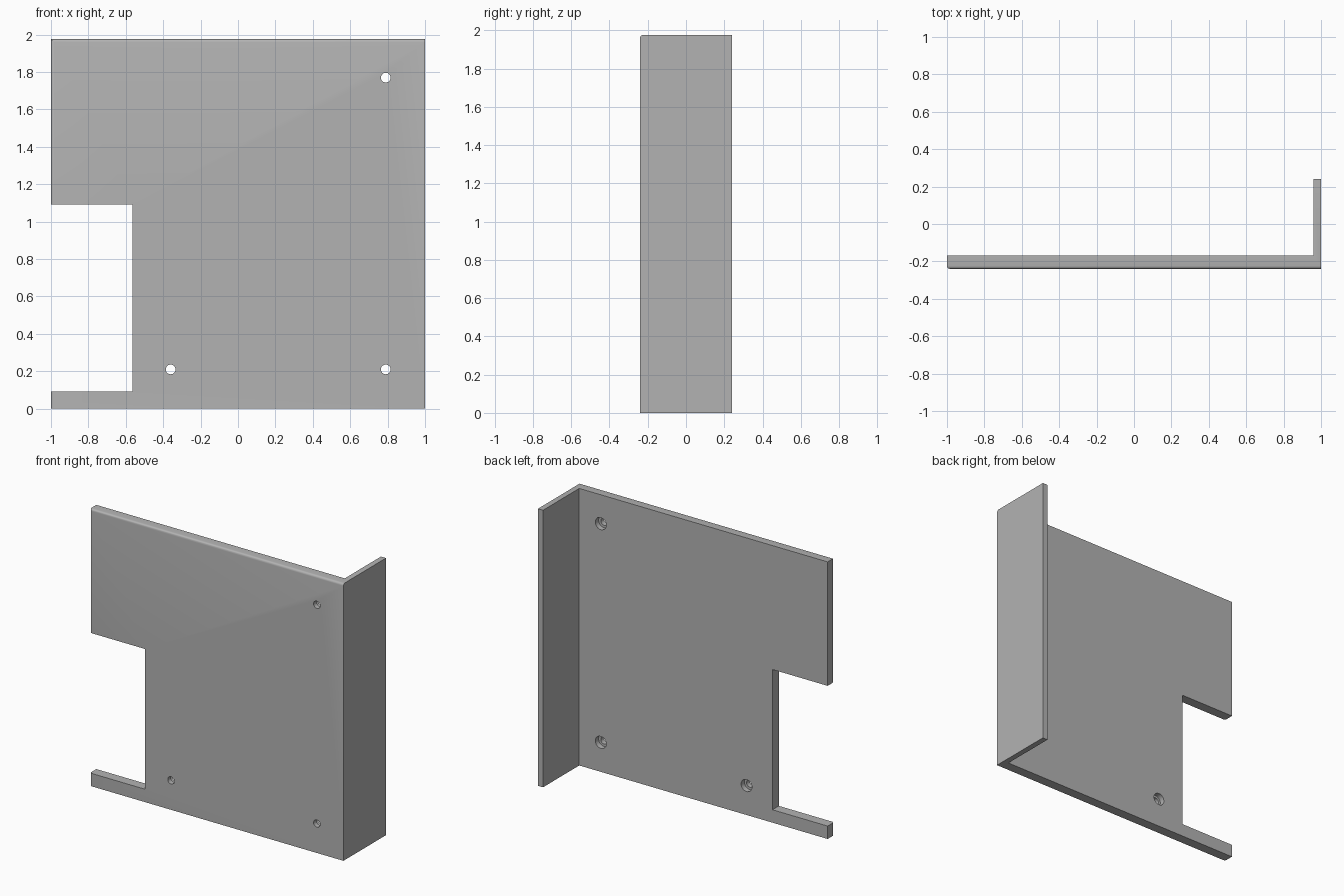
import bpy, bmesh, math
from mathutils import Matrix

cube = bpy.data.objects.get("Cube")
if cube:
    bpy.data.objects.remove(cube, do_unlink=True)

HEIGHT = 1.976
FRONT, PANEL_BACK, FLANGE_BACK = -0.24, -0.168, 0.24
FILLET = 0.016

grey = bpy.data.materials.new("plain grey")
grey.use_nodes = True
grey.diffuse_color = (0.45, 0.45, 0.45, 1)
grey.node_tree.nodes["Principled BSDF"].inputs["Base Color"].default_value = (0.45, 0.45, 0.45, 1)


def make_object(name, bm):
    bmesh.ops.recalc_face_normals(bm, faces=bm.faces)
    mesh = bpy.data.meshes.new(name)
    bm.to_mesh(mesh)
    bm.free()
    mesh.materials.append(grey)
    obj = bpy.data.objects.new(name, mesh)
    bpy.context.collection.objects.link(obj)
    return obj


def cylinder(name, x, z, radius, y0, y1):
    bm = bmesh.new()
    place = Matrix.Translation((x, (y0 + y1) / 2, z)) @ Matrix.Rotation(math.pi / 2, 4, 'X')
    bmesh.ops.create_cone(bm, cap_ends=True, segments=32, radius1=radius,
                          radius2=radius, depth=y1 - y0, matrix=place)
    return make_object(name, bm)


def cut(target, cutter):
    mod = target.modifiers.new("cut", 'BOOLEAN')
    mod.operation = 'DIFFERENCE'
    mod.solver = 'EXACT'
    mod.object = cutter
    bpy.context.view_layer.objects.active = target
    bpy.ops.object.modifier_apply(modifier=mod.name)
    bpy.data.objects.remove(cutter, do_unlink=True)


# Panel with its side flange: an L profile raised to full height
profile = [(-1, FRONT), (1, FRONT), (1, FLANGE_BACK), (0.96, FLANGE_BACK),
           (0.96, PANEL_BACK), (-1, PANEL_BACK)]
bm = bmesh.new()
base = bm.faces.new([bm.verts.new((x, y, 0)) for x, y in profile])
raised = bmesh.ops.extrude_face_region(bm, geom=[base])["geom"]
bmesh.ops.translate(bm, vec=(0, 0, HEIGHT),
                    verts=[v for v in raised if isinstance(v, bmesh.types.BMVert)])
bmesh.ops.recalc_face_normals(bm, faces=bm.faces)

# Rounded front edges along the top and the right-hand side
rounded = []
for e in bm.edges:
    if all(abs(v.co.y - FRONT) < 1e-4 for v in e.verts):
        if all(v.co.z > 1 for v in e.verts) or all(v.co.x < 0 for v in e.verts):
            rounded.append(e)
bmesh.ops.bevel(bm, geom=rounded, offset=FILLET, segments=4, profile=0.5,
                affect='EDGES', clamp_overlap=True)
panel = make_object("bracket_panel", bm)

# Notch in the lower corner
bm = bmesh.new()
bmesh.ops.create_cube(bm, size=1, matrix=Matrix.Translation((-1.065, 0, 0.592))
                      @ Matrix.Diagonal((1, 2, 1, 1)))
cut(panel, make_object("notch_cutter", bm))

# Screw holes, wider on the back face
for x, z in [(0.79, 1.77), (0.79, 0.21), (-0.36, 0.21)]:
    cut(panel, cylinder("hole_cutter", x, z, 0.026, -0.4, 0))
    cut(panel, cylinder("recess_cutter", x, z, 0.043, -0.205, 0))

bpy.ops.object.select_all(action='DESELECT')
panel.select_set(True)
bpy.context.view_layer.objects.active = panel
bpy.ops.object.shade_smooth_by_angle(angle=math.radians(30))
